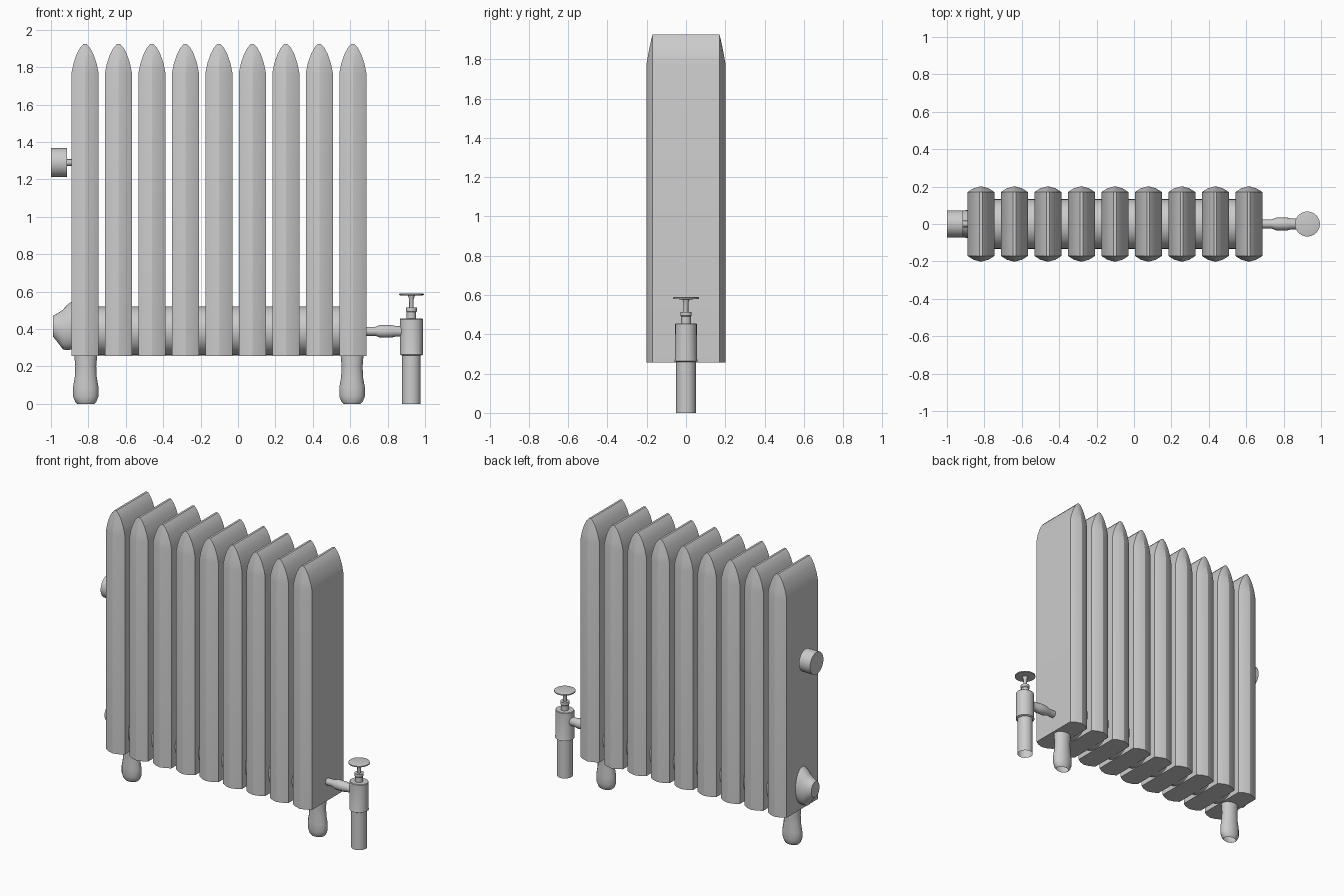
import bpy, bmesh, math

if "Cube" in bpy.data.objects:
    bpy.data.objects.remove(bpy.data.objects["Cube"])


def loft(name, rings, cap_start=True, cap_end=True, angle=30):
    """Skin a list of equal-length point rings into one object."""
    bm = bmesh.new()
    vs = [[bm.verts.new(p) for p in r] for r in rings]
    n = len(rings[0])
    for a, b in zip(vs, vs[1:]):
        for i in range(n):
            j = (i + 1) % n
            bm.faces.new((a[i], a[j], b[j], b[i]))
    if cap_start:
        bm.faces.new(vs[0][::-1])
    if cap_end:
        bm.faces.new(vs[-1])
    bmesh.ops.recalc_face_normals(bm, faces=bm.faces)
    me = bpy.data.meshes.new(name)
    bm.to_mesh(me)
    bm.free()
    ob = bpy.data.objects.new(name, me)
    bpy.context.collection.objects.link(ob)
    bpy.ops.object.select_all(action='DESELECT')
    bpy.context.view_layer.objects.active = ob
    ob.select_set(True)
    bpy.ops.object.shade_smooth_by_angle(angle=math.radians(angle))
    return ob


def circle(n):
    return [(math.cos(2 * math.pi * i / n), math.sin(2 * math.pi * i / n)) for i in range(n)]


def upright(name, x, stations, n=24, **kw):
    """Stations (z, x radius, y radius) around a vertical axis."""
    return loft(name, [[(x + rx * c, ry * s, z) for c, s in circle(n)]
                       for z, rx, ry in stations], **kw)


def sideways(name, stations, n=24, **kw):
    """Stations (x, centre z, y radius, z radius) along the x axis."""
    return loft(name, [[(x, ry * c, zc + rz * s) for c, s in circle(n)]
                       for x, zc, ry, rz in stations], **kw)


# Radiator sections: flat sides, faceted ends, pointed arch on top
FIRST, STEP, COUNT = -0.818, 0.179, 9
half = [(0.072, 0.0), (0.040, 0.020), (0.0, 0.031), (-0.040, 0.020), (-0.072, 0.0)]
levels = [(0.257, 1, 1), (1.77, 1, 1), (1.82, 0.86, 0.72), (1.87, 0.62, 0.4),
          (1.905, 0.36, 0.15), (1.925, 0.1, 0.0)]
for k in range(COUNT):
    cx = FIRST + k * STEP
    rings = []
    for z, sx, e in levels:
        back = [(cx + sx * x, 0.171 + e * d, z) for x, d in half]
        front = [(cx - sx * x, -0.171 - e * d, z) for x, d in half]
        rings.append(back + front)
    loft(f"section_{k + 1}", rings, angle=20)

# Lower header joining the sections
sideways("lower_header", [(-0.80, 0.39, 0.133, 0.131), (0.60, 0.39, 0.133, 0.131)], n=32)

# Legs, open underneath
for side, x in (("left", FIRST + 0.004), ("right", FIRST + 8 * STEP - 0.004)):
    upright(f"{side}_leg", x, [(0.0, 0.045, 0.034), (0.012, 0.057, 0.042), (0.04, 0.068, 0.048),
                               (0.09, 0.068, 0.048), (0.14, 0.059, 0.045),
                               (0.20, 0.056, 0.045), (0.27, 0.062, 0.048)],
            n=16, cap_start=False)

# Air vent on the left end
sideways("vent_stem", [(-0.92, 1.29, 0.018, 0.018), (-0.87, 1.29, 0.018, 0.018)], n=12)
sideways("vent_drum", [(-1.0, 1.29, 0.073, 0.077), (-0.915, 1.29, 0.073, 0.077)], n=32)

# Flared end plug at the header
sideways("end_plug", [(-0.99, 0.415, 0.045, 0.055), (-0.965, 0.407, 0.055, 0.077),
                      (-0.935, 0.397, 0.067, 0.107), (-0.915, 0.408, 0.072, 0.12),
                      (-0.885, 0.42, 0.075, 0.13)])

# Supply valve: riser, body, bonnet, stem and handwheel
VX = 0.927
upright("supply_riser", VX, [(0.0, 0.05, 0.05), (0.27, 0.05, 0.05)], cap_start=False)
upright("valve_body", VX, [(0.258, 0.05, 0.05), (0.264, 0.062, 0.06), (0.275, 0.062, 0.056),
                           (0.452, 0.062, 0.055), (0.456, 0.059, 0.052)])
upright("valve_bonnet", VX, [(0.45, 0.025, 0.025), (0.49, 0.025, 0.025), (0.495, 0.029, 0.029),
                             (0.514, 0.029, 0.029)], n=16)
upright("valve_stem", VX, [(0.51, 0.012, 0.012), (0.56, 0.012, 0.012), (0.582, 0.02, 0.02)], n=12)
upright("handwheel", VX, [(0.578, 0.03, 0.03), (0.581, 0.067, 0.067), (0.588, 0.067, 0.067),
                          (0.591, 0.055, 0.055)])

# Union pipe between valve and last section
PZ = 0.388
sideways("union_pipe", [(x, PZ, r, r) for x, r in
                        ((0.66, 0.024), (0.735, 0.024), (0.76, 0.034), (0.82, 0.034),
                         (0.84, 0.029), (0.89, 0.029))], n=16)
